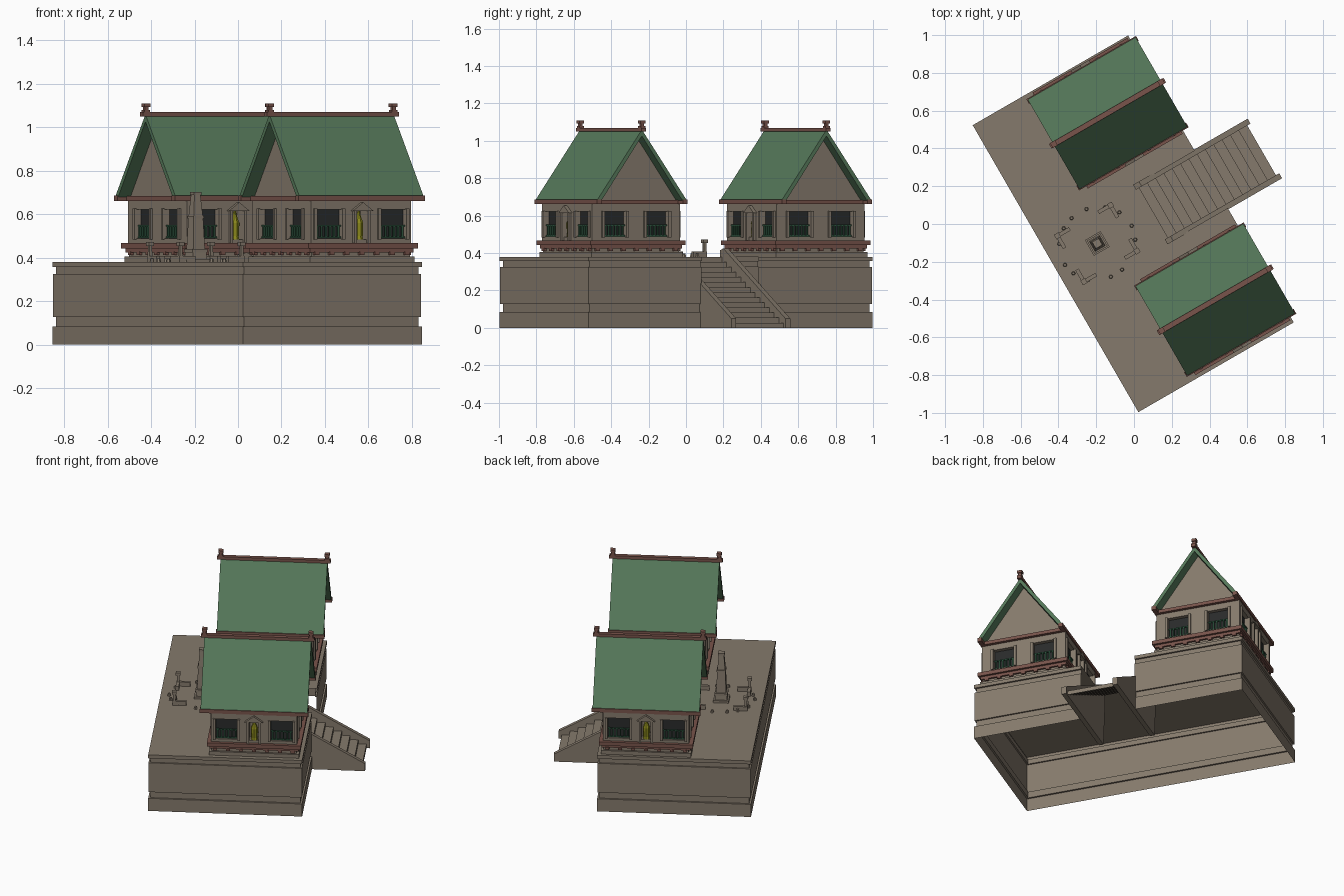
import bpy, bmesh, math, random
from mathutils import Matrix, Vector

if "Cube" in bpy.data.objects:
    bpy.data.objects.remove(bpy.data.objects["Cube"])

random.seed(3)
ROT = math.radians(30)          # whole compound is turned 30 degrees


def mat(name, c):
    m = bpy.data.materials.new(name)
    m.diffuse_color = (*c, 1)
    m.use_nodes = True
    m.node_tree.nodes["Principled BSDF"].inputs["Base Color"].default_value = m.diffuse_color
    return m


STONE = mat("tan_stone", (0.235, 0.195, 0.15))
GREEN = mat("green_roof", (0.092, 0.19, 0.102))
RED = mat("red_wood", (0.19, 0.088, 0.07))
DARK = mat("dark_glass", (0.022, 0.024, 0.024))
RAIL = mat("green_rail", (0.03, 0.1, 0.055))
GOLD = mat("olive_gold", (0.27, 0.26, 0.012))


class Part:
    """Collects simple solids into one object."""
    def __init__(self, name, material):
        self.name, self.material, self.bm = name, material, bmesh.new()

    def box(self, u0, u1, v0, v1, z0, z1):
        c = Vector(((u0 + u1) / 2, (v0 + v1) / 2, (z0 + z1) / 2))
        s = Matrix.Diagonal((abs(u1 - u0), abs(v1 - v0), abs(z1 - z0), 1))
        bmesh.ops.create_cube(self.bm, size=1, matrix=Matrix.Translation(c) @ s)

    def frustum(self, u, v, z0, z1, r0, r1, seg=4):
        m = Matrix.Translation((u, v, (z0 + z1) / 2))
        if seg == 4:
            m = m @ Matrix.Rotation(math.pi / 4, 4, 'Z')
            r0, r1 = r0 * 1.414, r1 * 1.414
        bmesh.ops.create_cone(self.bm, cap_ends=True, segments=seg, radius1=r0,
                              radius2=r1, depth=z1 - z0, matrix=m)

    def prism(self, pts, offset):
        f = self.bm.faces.new([self.bm.verts.new(p) for p in pts])
        r = bmesh.ops.extrude_face_region(self.bm, geom=[f])
        bmesh.ops.translate(self.bm, vec=offset,
                            verts=[g for g in r['geom'] if isinstance(g, bmesh.types.BMVert)])

    def done(self, recalc=True):
        if recalc:
            bmesh.ops.recalc_face_normals(self.bm, faces=self.bm.faces)
        me = bpy.data.meshes.new(self.name)
        self.bm.to_mesh(me)
        me.materials.append(self.material)
        ob = bpy.data.objects.new(self.name, me)
        ob.rotation_euler.z = ROT
        bpy.context.collection.objects.link(ob)
        return ob


# --- platform: hollow banded shell, notched for the stairs
U0, U1, V0, V1, TOP, NU, NV = -0.478, 0.472, -0.874, 0.88, 0.38, 0.12, 0.175
p = Part("platform", STONE)


def outline(i):
    return [(U1 - i, NV), (U1 - i, V1 - i), (U0 + i, V1 - i),
            (U0 + i, V0 + i), (U1 - i, V0 + i), (U1 - i, -NV)]


prof = [(0, 0), (0, .085), (.012, .085), (.012, .127), (.002, .127),
        (.002, .325), (.012, .325), (.012, .357), (0, .357), (0, TOP)]
rings = [[p.bm.verts.new((u, v, z)) for u, v in outline(i)] for i, z in prof]
for a, b in zip(rings, rings[1:]):
    for k in range(5):
        p.bm.faces.new((a[k], a[k + 1], b[k + 1], b[k]))
p.bm.faces.new(rings[-1] + [p.bm.verts.new((NU, -NV, TOP)), p.bm.verts.new((NU, NV, TOP))])
p.done()

# --- stairs with sloping side walls
p = Part("stair_steps", STONE)
N, SU0, SU1 = 14, NU, 0.78
prev = None
for i in range(N + 1):
    z = TOP * (1 - i / N)
    ua = SU0 + (SU1 - SU0) * max(i - 1, 0) / (N - 1)
    ub = SU0 + (SU1 - SU0) * i / (N - 1)
    cols = [[p.bm.verts.new((u, v, z)) for v in (-NV, NV)] for u in (ua, ub)]
    if prev:
        p.bm.faces.new((prev[0], cols[0][0], cols[0][1], prev[1]))
    if 0 < i < N:
        p.bm.faces.new((cols[0][0], cols[1][0], cols[1][1], cols[0][1]))
        prev = cols[1]
    else:
        prev = cols[0]
p.done()
p = Part("stair_side_walls", STONE)
for s in (-1, 1):
    pts = [(.1, .33), (.1, .415), (.135, .425), (.8, .05), (.8, 0), (.13, 0)]
    p.prism([(u, s * .182, z) for u, z in pts], (0, -s * .03, 0))
p.done()

# --- the two identical halls
CU, HU, HV = 0.172, 0.265, 0.272
Z0, Z1 = .465, .665


def hall(tag, cv):
    new = lambda n, m: Part(tag + "_" + n, m)

    def ring(part, hu, hv, z0, z1):
        part.box(CU - hu, CU + hu, cv - hv, cv + hv, z0, z1)

    def on(part, face, a, w, d0, d1, z0, z1):
        """Box on a wall: centre a and width w along it, depth d0..d1 outward."""
        ax, s = face
        if ax == 'v':
            part.box(CU + a - w / 2, CU + a + w / 2, cv + s * (HV + d0), cv + s * (HV + d1), z0, z1)
        else:
            part.box(CU + s * (HU + d0), CU + s * (HU + d1), cv + a - w / 2, cv + a + w / 2, z0, z1)

    base = new("stone_base", STONE)
    ring(base, .278, .282, .38, .405)
    ring(base, .262, .268, .405, .43)
    base.done()
    ledge = new("floor_ledge", RED)
    ring(ledge, .29, .293, .443, .468)
    ring(ledge, .275, .28, .425, .443)
    for ax, h in (('v', .24), ('u', .24)):
        for s in (-1, 1):
            for k in range(7):
                on(ledge, (ax, s), -h + k * h / 3, .025, -.02, .012, .412, .428)
    ledge.done()

    # walls with recessed windows and niches
    wall, cut = new("walls", STONE), new("opening_cutter", STONE)
    glass, frame = new("window_glass", DARK), new("window_frames", STONE)
    rail, statue = new("window_rails", RAIL), new("statues", GOLD)
    ring(wall, HU, HV, Z0, Z1)
    for ax in 'uv':
        for s in (-1, 1):
            f = (ax, s)
            off = .17 if ax == 'v' else .13
            for a in (-off, off):
                on(cut, f, a, .136, -.03, .02, .488, .622)
                on(glass, f, a, .136, -.03, -.026, .488, .622)
                on(rail, f, a, .134, -.016, -.008, .545, .552)
                on(rail, f, a, .134, -.016, -.008, .49, .497)
                for k in range(6):
                    on(rail, f, a - .055 + k * .022, .008, -.016, -.008, .49, .55)
                for e in (-.075, .075):
                    on(frame, f, a + e, .016, -.005, .01, .484, .626)
            if ax == 'v':
                on(cut, f, 0, .06, -.055, .02, .485, .622)
                for e in (-.037, .037):
                    on(frame, f, e, .014, -.005, .014, .468, .62)
                y = cv + s * (HV - .003)
                frame.prism([(CU - .056, y, .615), (CU + .056, y, .615), (CU, y, .655)],
                            (0, s * .024, 0))
                y = cv + s * (HV - .022)
                for z0, z1, r0, r1 in ((.485, .5, .022, .018), (.5, .56, .02, .022),
                                       (.56, .59, .022, .011), (.59, .625, .011, .003)):
                    statue.frustum(CU, y, z0, z1, r0, r1, 8)
    w, c = wall.done(), cut.done()
    c.hide_render = True
    m = w.modifiers.new("openings", 'BOOLEAN')
    m.operation, m.solver, m.object = 'DIFFERENCE', 'EXACT', c
    dg = bpy.context.evaluated_depsgraph_get()
    me = bpy.data.meshes.new_from_object(w.evaluated_get(dg))
    w.modifiers.clear()
    w.data = me
    bpy.data.objects.remove(c)
    for q in (glass, frame, rail, statue):
        q.done()

    # gable, roof slopes, beams, ridge and finials
    g = new("gable", STONE)
    g.prism([(CU - HU, cv - .25, .68), (CU - HU, cv + .25, .68), (CU - HU, cv, 1.026)],
            (2 * HU, 0, 0))
    g.done()
    roof = new("roof", GREEN)
    for s in (-1, 1):
        pts = [(0, 1.06), (.275, .685), (.252, .678), (0, 1.026)]
        roof.prism([(CU - .33, cv + s * v, z) for v, z in pts], (.66, 0, 0))
    roof.done()
    b = new("roof_beams", RED)
    ring(b, .285, .272, .662, .684)
    for s in (-1, 1):
        b.box(CU - .335, CU + .335, cv + s * .25, cv + s * .279, .662, .687)
    b.box(CU - .35, CU + .35, cv - .014, cv + .014, 1.05, 1.07)
    for s in (-1, 1):
        u = CU + s * .328
        for z0, z1, r in ((1.07, 1.08, .014), (1.08, 1.093, .009), (1.093, 1.11, .015)):
            b.frustum(u, cv, z0, z1, r, r)
    b.done()


hall("north_hall", .578)
hall("south_hall", -.562)

# --- courtyard pillar
OU, OV = -.22, .008
p = Part("court_pillar", STONE)
for z0, z1, r0, r1 in ((.38, .395, .048, .048), (.395, .425, .038, .036), (.425, .44, .04, .04),
                       (.44, .58, .031, .025), (.58, .592, .028, .028), (.592, .69, .024, .016),
                       (.69, .703, .02, .02)):
    p.frustum(OU, OV, z0, z1, r0, r1)
p.done()

# --- low corner walls, posts and scattered stones round the pillar
p = Part("court_corner_walls", STONE)
for su in (-1, 1):
    for sv in (-1, 1):
        cu, cv = OU + su * .172, OV + sv * .15
        p.box(cu, cu - su * .085, cv, cv - sv * .02, TOP, .408)
        p.box(cu, cu - su * .02, cv, cv - sv * .085, TOP, .408)
        pu, pv = cu - su * .01, cv - sv * .01
        p.frustum(pu, pv, .408, .455, .008, .007)
        p.frustum(pu, pv, .455, .472, .014, .014)
p.done()
p = Part("court_stones", STONE)
for k in range(14):
    a = k * math.tau / 14 + random.uniform(-.1, .1)
    p.frustum(OU + .205 * math.cos(a), OV + .19 * math.sin(a), TOP, .397, .011, .008, 6)
p.done()
